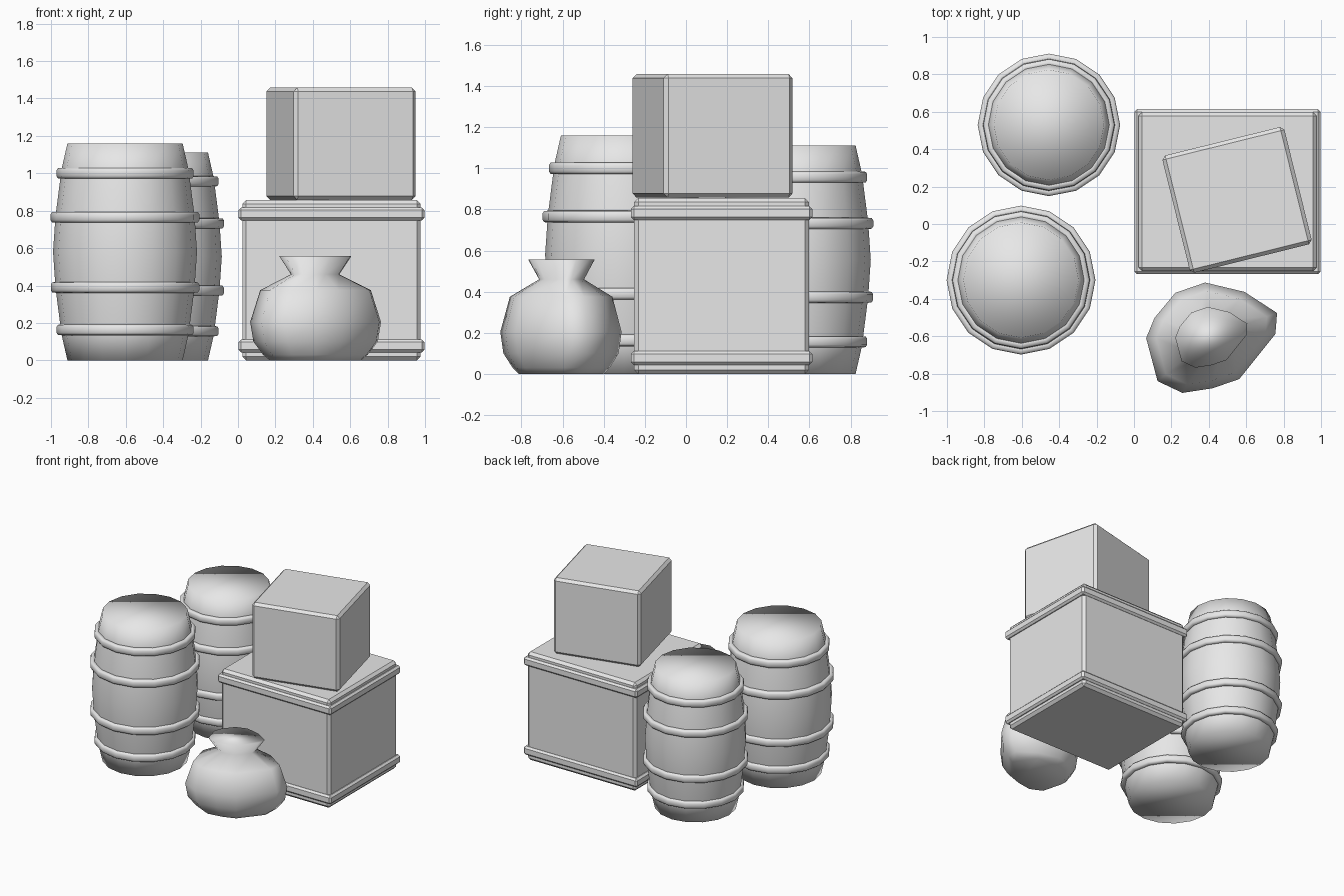
import bpy
import bmesh
import math
from mathutils import Vector

default = bpy.data.objects.get("Cube")
if default:
    bpy.data.objects.remove(default, do_unlink=True)

grey = bpy.data.materials.new("plain grey")
grey.use_nodes = True
grey.diffuse_color = (0.8, 0.8, 0.8, 1)
grey.node_tree.nodes["Principled BSDF"].inputs["Base Color"].default_value = (0.8, 0.8, 0.8, 1)


def make_object(name, bm, location, smooth):
    bmesh.ops.recalc_face_normals(bm, faces=bm.faces)
    for face in bm.faces:
        face.smooth = smooth
    mesh = bpy.data.meshes.new(name)
    bm.to_mesh(mesh)
    bm.free()
    mesh.materials.append(grey)
    obj = bpy.data.objects.new(name, mesh)
    obj.location = location
    bpy.context.collection.objects.link(obj)
    return obj


def loft(name, rings, location, closed=False):
    """Skin a list of point rings; cap the ends, or join last to first."""
    bm = bmesh.new()
    loops = [[bm.verts.new(p) for p in ring] for ring in rings]
    pairs = list(zip(loops, loops[1:]))
    if closed:
        pairs.append((loops[-1], loops[0]))
    else:
        bm.faces.new(loops[0])
        bm.faces.new(loops[-1])
    for low, high in pairs:
        for i in range(len(low)):
            j = (i + 1) % len(low)
            bm.faces.new((low[i], low[j], high[j], high[i]))
    return make_object(name, bm, location, True)


def circle(radius, z, sides=16):
    step = 2 * math.pi / sides
    return [(radius * math.cos(i * step), radius * math.sin(i * step), z) for i in range(sides)]


def box(name, size, location, bevel, turn=0):
    bm = bmesh.new()
    bmesh.ops.create_cube(bm, size=1)
    bmesh.ops.scale(bm, vec=Vector(size), verts=bm.verts)
    obj = make_object(name, bm, location, False)
    obj.rotation_euler.z = math.radians(turn)
    mod = obj.modifiers.new("worn edges", "BEVEL")
    mod.width = bevel
    mod.segments = 1
    return obj


def barrel(name, x, y, scale):
    # Bulging body, symmetric about its middle
    height = 1.16
    lower = [(0.308, 0), (0.34, 0.14), (0.372, 0.39)]
    profile = lower + [(0.385, height / 2)] + [(r, height - z) for r, z in reversed(lower)]
    parts = [loft(name + "_body", [circle(r, z) for r, z in profile], (x, y, 0))]
    # Rounded hoops
    hoops = [(0.367, 0.163), (0.397, 0.39), (0.398, 0.765), (0.367, 1.0)]
    for n, (r, z) in enumerate(hoops):
        section = [(r - 0.04, z - 0.03), (r - 0.008, z - 0.027), (r, z - 0.015),
                   (r, z + 0.015), (r - 0.008, z + 0.027), (r - 0.04, z + 0.03)]
        parts.append(loft(f"{name}_hoop_{n + 1}", [circle(a, b) for a, b in section], (x, y, 0), True))
    for part in parts:
        part.scale = (scale, scale, scale)


barrel("front_barrel", -0.604, -0.3, 1.0)
barrel("back_barrel", -0.455, 0.53, 0.957)

# Large crate with two trim bands
box("crate_body", (0.953, 0.85, 0.856), (0.5, 0.173, 0.428), 0.02)
for label, z in (("lower", 0.077), ("upper", 0.783)):
    box("crate_trim_" + label, (0.995, 0.882, 0.068), (0.5, 0.173, z), 0.014)

# Small crate turned on top
box("small_crate", (0.672, 0.646, 0.6), (0.551, 0.129, 1.158), 0.02, 13.9)

# Lumpy sack: one uneven outline scaled up the height
outline = [(-0.03, 0.29), (-0.19, 0.235), (-0.302, 0.1), (-0.346, -0.007), (-0.285, -0.237),
           (-0.152, -0.3), (0.01, -0.275), (0.152, -0.226), (0.345, 0.015), (0.354, 0.127), (0.18, 0.24)]
levels = [(0, 0.7), (0.03, 0.8), (0.1, 0.95), (0.205, 1), (0.375, 0.845), (0.46, 0.37), (0.557, 0.55)]
rings = [[(x * s, y * s, z) for x, y in outline] for z, s in levels]
loft("sack", rings, (0.411, -0.603, 0))
